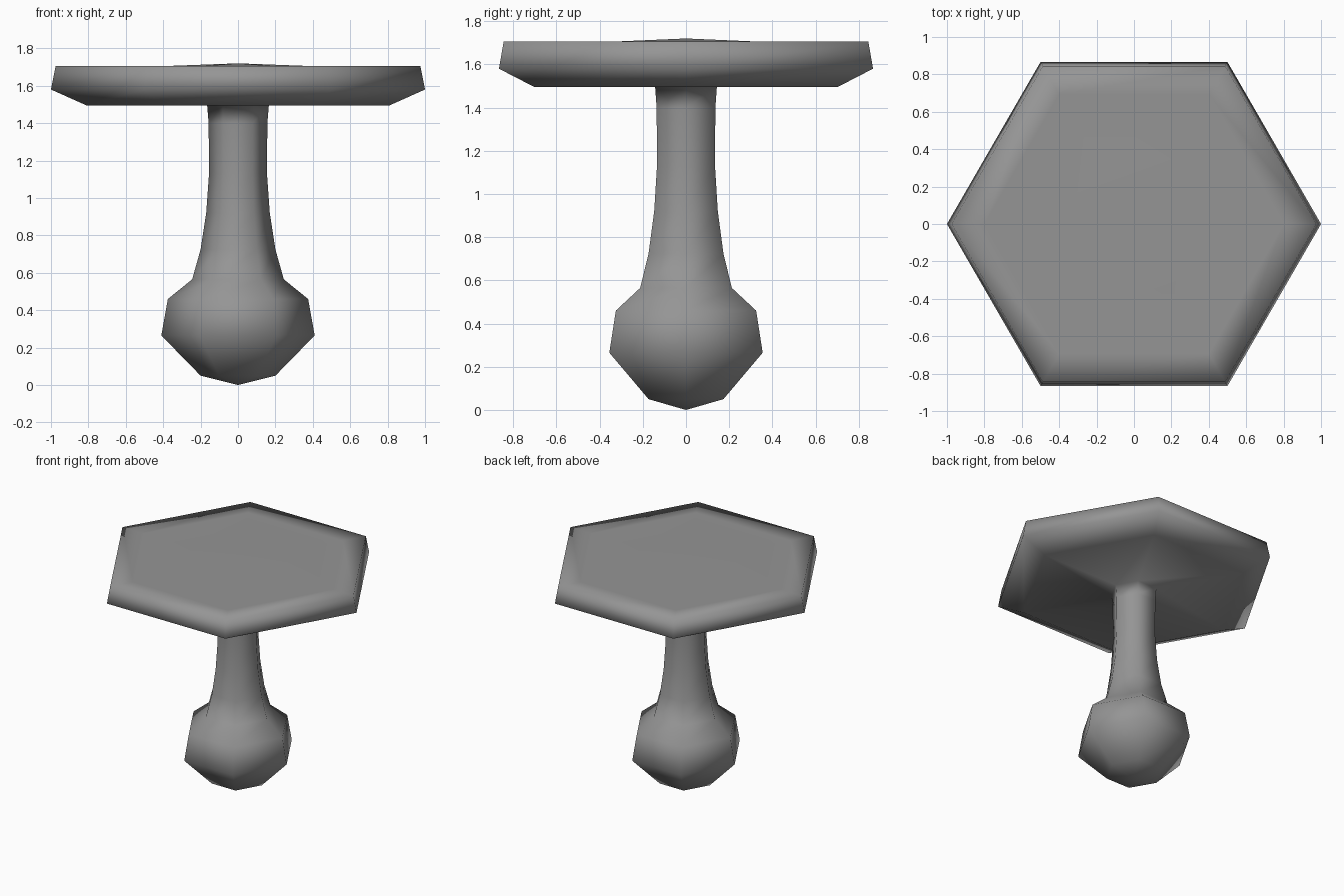
import bpy, bmesh
from math import cos, sin, pi

cube = bpy.data.objects.get("Cube")
if cube:
    bpy.data.objects.remove(cube, do_unlink=True)

SIDES = 6

# One plain grey for the whole piece
grey = bpy.data.materials.new("mid_grey")
grey.use_nodes = True
colour = (0.3, 0.3, 0.3, 1)
grey.diffuse_color = colour
grey.node_tree.nodes["Principled BSDF"].inputs["Base Color"].default_value = colour

# Profiles as (radius, height), from the bottom up
bulb = [(0.20, 0.05), (0.41, 0.265), (0.375, 0.46)]
stem = [(0.245, 0.565), (0.20, 0.725), (0.17, 0.92), (0.155, 1.13),
        (0.157, 1.40), (0.165, 1.495)]
plate = [(0.81, 1.495), (1.0, 1.58), (0.975, 1.705), (0.80, 1.705), (0.40, 1.705)]


def lathe(name, profile, bottom, top):
    """Closed six-sided turning with a point at each end."""
    bm = bmesh.new()
    rings = [[bm.verts.new((r * cos(2 * pi * i / SIDES), r * sin(2 * pi * i / SIDES), z))
              for i in range(SIDES)] for r, z in profile]
    low, high = bm.verts.new((0, 0, bottom)), bm.verts.new((0, 0, top))
    for i in range(SIDES):
        j = (i + 1) % SIDES
        for a, b in zip(rings, rings[1:]):
            bm.faces.new((a[i], a[j], b[j], b[i]))
        bm.faces.new((low, rings[0][j], rings[0][i]))
        bm.faces.new((high, rings[-1][i], rings[-1][j]))
    bmesh.ops.recalc_face_normals(bm, faces=bm.faces)
    for f in bm.faces:
        f.smooth = True
    mesh = bpy.data.meshes.new(name)
    bm.to_mesh(mesh)
    bm.free()
    mesh.materials.append(grey)
    obj = bpy.data.objects.new(name, mesh)
    bpy.context.collection.objects.link(obj)
    return obj


# Bulb, stem and plate form one continuous smooth skin
lathe("hexagonal_pedestal", bulb + stem + plate, 0.0, 1.72)
